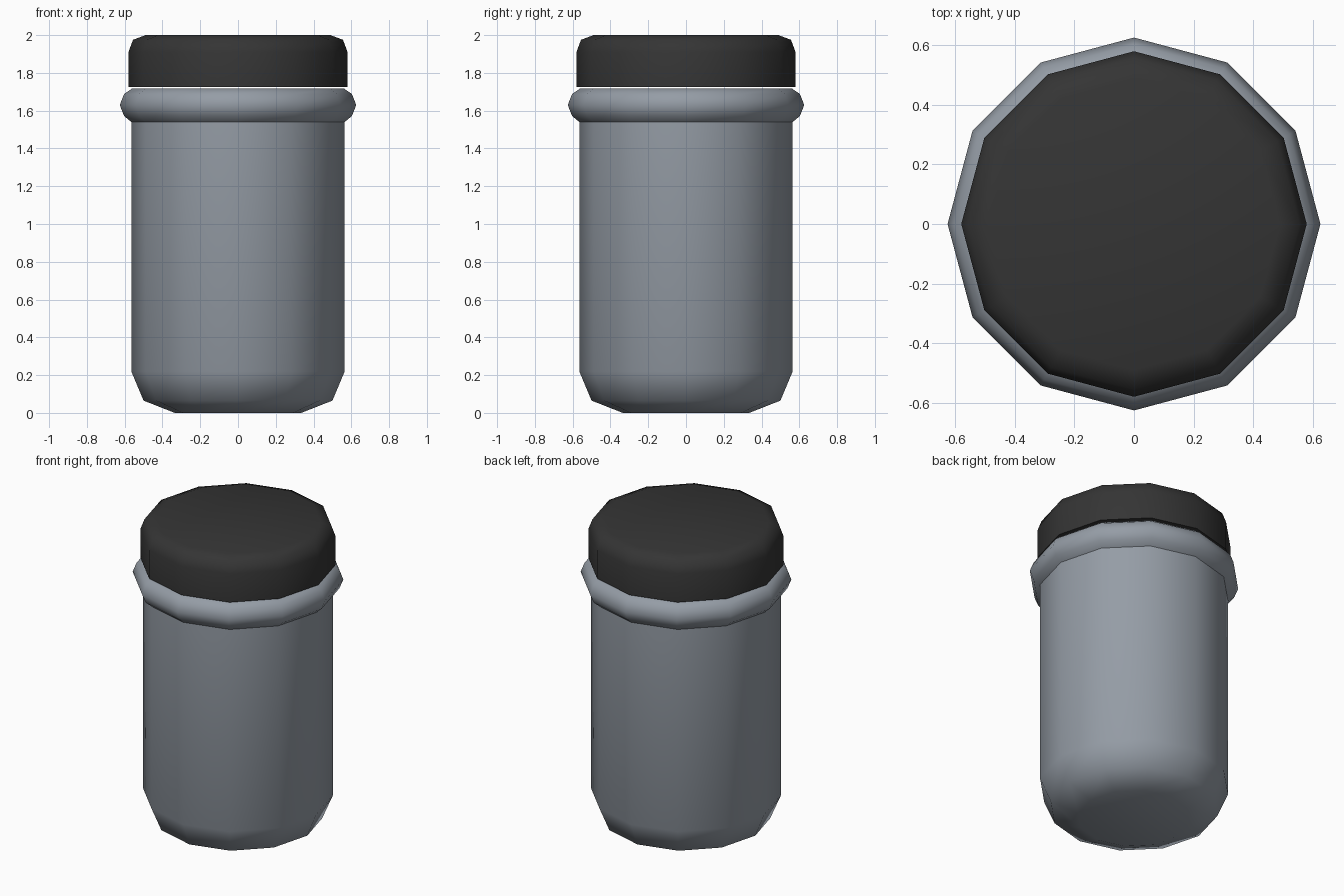
import bpy
import bmesh
from math import cos, sin, pi, radians

SIDES = 12

cube = bpy.data.objects.get("Cube")
if cube:
    bpy.data.objects.remove(cube, do_unlink=True)


def make_material(name, rgb):
    mat = bpy.data.materials.new(name)
    mat.use_nodes = True
    mat.diffuse_color = (*rgb, 1)
    mat.node_tree.nodes["Principled BSDF"].inputs["Base Color"].default_value = (*rgb, 1)
    return mat


def lathe(name, profile, mat, cap_bottom=True, cap_top=True, angle=50):
    """Revolve a (radius, height) profile, listed from bottom to top, about z."""
    bm = bmesh.new()
    rings = [[bm.verts.new((r * cos(2 * pi * i / SIDES), r * sin(2 * pi * i / SIDES), z))
              for i in range(SIDES)] for r, z in profile]
    for low, high in zip(rings, rings[1:]):
        for i in range(SIDES):
            j = (i + 1) % SIDES
            bm.faces.new((low[i], low[j], high[j], high[i]))
    if cap_bottom:
        bm.faces.new(rings[0][::-1])
    if cap_top:
        bm.faces.new(rings[-1])
    mesh = bpy.data.meshes.new(name)
    bm.to_mesh(mesh)
    bm.free()
    mesh.materials.append(mat)
    obj = bpy.data.objects.new(name, mesh)
    bpy.context.collection.objects.link(obj)
    bpy.ops.object.select_all(action="DESELECT")
    obj.select_set(True)
    bpy.context.view_layer.objects.active = obj
    bpy.ops.object.shade_smooth_by_angle(angle=radians(angle))
    return obj


grey = make_material("blue grey", (0.30, 0.335, 0.38))
black = make_material("lid black", (0.035, 0.035, 0.035))

# Jar body with a rounded foot
lathe("jar_body", [(0.335, 0), (0.5, 0.065), (0.565, 0.22), (0.565, 1.54)],
      grey, cap_top=False)

# Bulging collar below the lid
lathe("jar_collar", [(0.565, 1.54), (0.603, 1.572), (0.626, 1.63),
                     (0.603, 1.688), (0.56, 1.718)], grey, cap_bottom=False)

# Lid with a rounded top edge
lathe("lid", [(0.58, 1.724), (0.58, 1.91), (0.556, 1.975), (0.49, 2.0)], black)
